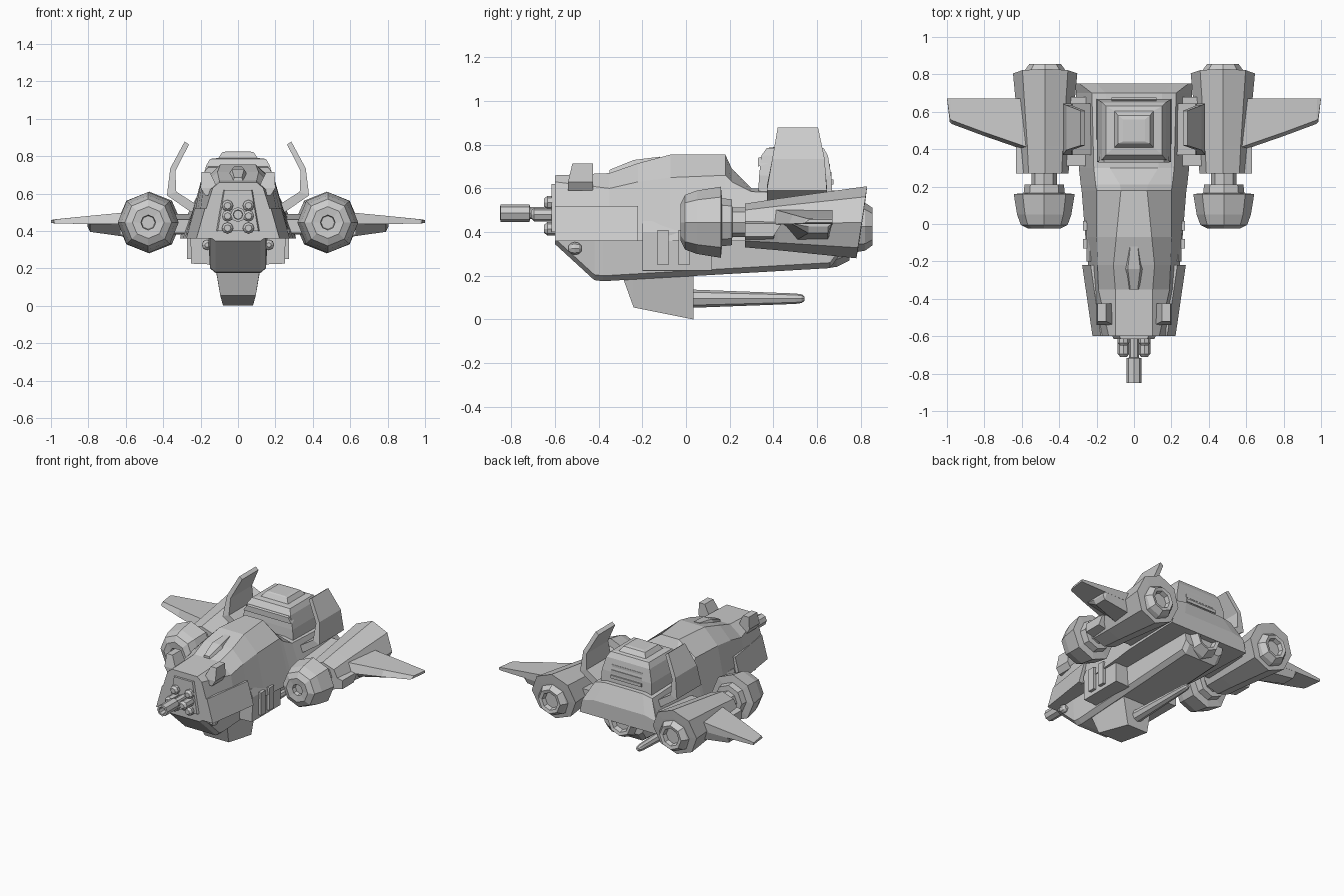
import bpy, bmesh, math
from mathutils import Vector


def loft(name, rings, mirror=False):
    """Skin equal-length rings of points, cap both ends, optionally mirror in x."""
    bm = bmesh.new()
    vs = [[bm.verts.new(p) for p in r] for r in rings]
    n = len(rings[0])
    for a, b in zip(vs, vs[1:]):
        for i in range(n):
            j = (i + 1) % n
            bm.faces.new((a[i], a[j], b[j], b[i]))
    bm.faces.new(vs[0][::-1])
    bm.faces.new(vs[-1])
    bmesh.ops.recalc_face_normals(bm, faces=bm.faces)
    me = bpy.data.meshes.new(name)
    bm.to_mesh(me)
    bm.free()
    ob = bpy.data.objects.new(name, me)
    bpy.context.collection.objects.link(ob)
    if mirror:
        m = ob.modifiers.new("mirror", 'MIRROR')
        m.use_mirror_merge = False
    return ob


def turned(name, profile, x, z, n=8, mirror=False):
    """Faceted round part along y from (y, radius) pairs."""
    rings = [[(x + r * math.sin(2 * math.pi * i / n), y, z + r * math.cos(2 * math.pi * i / n))
              for i in range(n)] for y, r in profile]
    return loft(name, rings, mirror)


def box(name, x0, x1, y0, y1, z0, z1, mirror=False):
    return loft(name, [[(x0, y0, z), (x1, y0, z), (x1, y1, z), (x0, y1, z)] for z in (z0, z1)], mirror)


# upper hull: y, top half width, top z, shoulder x, shoulder z, bottom x
sections = [
    (-0.60, 0.10, 0.66, 0.135, 0.63, 0.22),
    (-0.35, 0.10, 0.67, 0.19, 0.60, 0.235),
    (-0.22, 0.11, 0.715, 0.195, 0.63, 0.245),
    (-0.07, 0.095, 0.755, 0.20, 0.65, 0.26),
    (0.18, 0.07, 0.755, 0.20, 0.66, 0.28),
    (0.21, 0.075, 0.69, 0.205, 0.63, 0.285),
    (0.30, 0.13, 0.60, 0.215, 0.585, 0.295),
    (0.70, 0.15, 0.59, 0.225, 0.575, 0.31),
    (0.75, 0.20, 0.47, 0.29, 0.45, 0.31),
]
loft("upper_hull", [[(-b, y, 0.36), (-s, y, sz), (-t, y, tz), (t, y, tz), (s, y, sz), (b, y, 0.36)]
                    for y, t, tz, s, sz, b in sections])

# flared cheek plates
loft("cheek_plate", [[(x - 0.03, y, 0.36), (x, y, 0.36), (x - 0.045, y, 0.52), (x - 0.075, y, 0.52)]
                     for y, x in ((-0.60, 0.222), (-0.22, 0.277))], True)

# lower keel with chamfered underside
loft("keel", [[(-0.16, y, t), (-0.15, y, b + 0.025), (-0.12, y, b), (0.12, y, b), (0.15, y, b + 0.025), (0.16, y, t)]
              for y, b, t in ((-0.60, 0.345, 0.38), (-0.42, 0.18, 0.38), (-0.38, 0.175, 0.38),
                              (0.66, 0.235, 0.38), (0.70, 0.29, 0.38))])

# side blocks with raised louvres
loft("side_block", [[(0.12, y, 0.22), (0.25, y, 0.225), (0.255, y, 0.40), (0.235, y, 0.45), (0.12, y, 0.45)]
                    for y in (-0.20, 0.12)], True)
for i, y in enumerate((-0.13, -0.035)):
    box(f"louvre_{i}", 0.24, 0.272, y, y + 0.05, 0.25, 0.41, True)

# nose face frame and gun cluster
loft("nose_frame", [[(-0.12 * k, y, 0.40), (-0.08 * k, y, 0.62), (0.08 * k, y, 0.62), (0.12 * k, y, 0.40)]
                    for y, k in ((-0.59, 1.0), (-0.615, 0.9))])
turned("main_barrel", [(-0.60, 0.028), (-0.715, 0.028), (-0.716, 0.04), (-0.85, 0.04), (-0.851, 0.026), (-0.80, 0.024)], 0, 0.487, 8)
for i, (z, y) in enumerate(((0.535, -0.65), (0.48, -0.71), (0.415, -0.65))):
    turned(f"small_barrel_{i}", [(-0.59, 0.031), (y + 0.015, 0.031), (y, 0.018)], 0.056, z, 8, True)
turned("chin_sensor", [(-0.538, 0.012), (-0.525, 0.025), (-0.51, 0.029), (-0.49, 0.025), (-0.478, 0.012)], 0.165, 0.325, 8, True)

# canted blocks on the nose shoulders
loft("nose_block", [[(x0, y0, z), (x1, y0, z), (x1, -0.425, z), (x0, -0.425, z)]
                    for z, x0, x1, y0 in ((0.59, 0.10, 0.175, -0.54), (0.63, 0.11, 0.20, -0.54), (0.715, 0.15, 0.195, -0.52))], True)

# spine ridge
loft("spine_ridge", [[(-w, y, z - 0.06), (-w * 0.5, y, z), (w * 0.5, y, z), (w, y, z - 0.06)]
                     for y, w, z in ((-0.35, 0.04, 0.685), (-0.24, 0.066, 0.73), (-0.12, 0.04, 0.745))])

# stepped engine housing on the rear deck
loft("engine_housing", [[(-w, y0, z), (w, y0, z), (w, y1, z), (-w, y1, z)] for w, y0, y1, z in (
    (0.20, 0.33, 0.67, 0.57), (0.195, 0.335, 0.665, 0.66), (0.17, 0.345, 0.65, 0.75), (0.15, 0.37, 0.63, 0.785),
    (0.105, 0.41, 0.605, 0.79), (0.085, 0.43, 0.58, 0.82), (0.06, 0.44, 0.56, 0.825))])
loft("housing_brow", [[(-w, y, z), (w, y, z), (w * 0.85, y, z + 0.04), (-w * 0.85, y, z + 0.04)]
                      for w, y, z in ((0.19, 0.33, 0.70), (0.17, 0.42, 0.73))])
for i, z in enumerate((0.63, 0.665, 0.70)):
    box(f"rear_vent_{i}", -0.12, 0.12, 0.62, 0.675 - 0.008 * i, z - 0.011, z + 0.011)

# bent tail fins: inner xz, outer xz, front and back y
fin = [(0.22, 0.54, 0.25, 0.50, 0.37, 0.645), (0.33, 0.61, 0.38, 0.59, 0.37, 0.645),
       (0.335, 0.72, 0.362, 0.735, 0.395, 0.635), (0.262, 0.862, 0.285, 0.878, 0.42, 0.605)]
loft("tail_fin", [[(a, y0, b), (c, y0, d), (c, y1, d), (a, y1, b)] for a, b, c, d, y0, y1 in fin], True)

# pylons joining hull and nacelles
loft("pylon", [[(x, 0.31, 0.39), (x, 0.31, 0.46), (x, 0.68, 0.49), (x, 0.68, 0.38)] for x in (0.24, 0.42)], True)

# nacelles: front pod with neck, flared octagonal body, exhaust
turned("nacelle_pod", [(0.01, 0.036), (-0.02, 0.04), (-0.025, 0.085), (-0.005, 0.125), (0.05, 0.145), (0.16, 0.163),
                       (0.165, 0.11), (0.21, 0.105), (0.212, 0.068), (0.28, 0.068)], 0.48, 0.445, 8, True)
body = []
for y, rx, rz, zc, tilt in ((0.27, 0.125, 0.10, 0.43, 0), (0.42, 0.135, 0.118, 0.435, 0), (0.805, 0.172, 0.165, 0.445, 0.15),
                            (0.806, 0.12, 0.11, 0.44, 0.15)):
    ring = []
    for i in range(8):
        a = math.pi * i / 4
        dz = rz * math.cos(a)
        ring.append((0.475 + rx * math.sin(a), y + tilt * dz, zc + dz))
    body.append(ring)
loft("nacelle_body", body, True)
turned("nacelle_exhaust", [(0.76, 0.12), (0.82, 0.11), (0.855, 0.085), (0.85, 0.062), (0.82, 0.055)], 0.475, 0.425, 8, True)
loft("nacelle_pad", [[(x, 0.27, z0), (x, 0.27, z1), (x, 0.44, z1), (x, 0.40, z0)]
                     for x, z0, z1 in ((0.50, 0.35, 0.47), (0.63, 0.38, 0.44))], True)

# wings with a thick lower root
loft("wing", [[(x, y0, zb), (x, y0 + 0.02, zt), (xb, 0.67, zt), (xb, 0.67, zb)] for x, xb, y0, zb, zt in (
    (0.54, 0.54, 0.38, 0.435, 0.505), (0.80, 0.80, 0.47, 0.437, 0.48), (0.975, 0.98, 0.535, 0.44, 0.462),
    (0.985, 1.0, 0.545, 0.443, 0.458))], True)
loft("wing_root", [[(x, y0, 0.44), (x, y0 + 0.08, zb), (x, 0.65, zb), (x, 0.67, 0.44)]
                   for x, y0, zb in ((0.54, 0.42, 0.36), (0.79, 0.48, 0.395), (0.805, 0.48, 0.425))], True)

# belly turret and its rear-facing gun
loft("belly_turret", [[(-wt, y, 0.20), (-wb, y, zb), (wb, y, zb), (wt, y, 0.20)]
                      for y, wt, wb, zb in ((-0.285, 0.12, 0.115, 0.18), (-0.24, 0.12, 0.095, 0.055), (0.035, 0.115, 0.08, 0.0))])
turned("belly_gun", [(0.02, 0.042), (0.50, 0.024), (0.53, 0.02), (0.542, 0.01)], 0, 0.095, 8)

# central rear exhaust
turned("rear_exhaust", [(0.62, 0.125), (0.69, 0.12), (0.748, 0.09), (0.742, 0.068), (0.71, 0.06)], 0, 0.36, 8)
